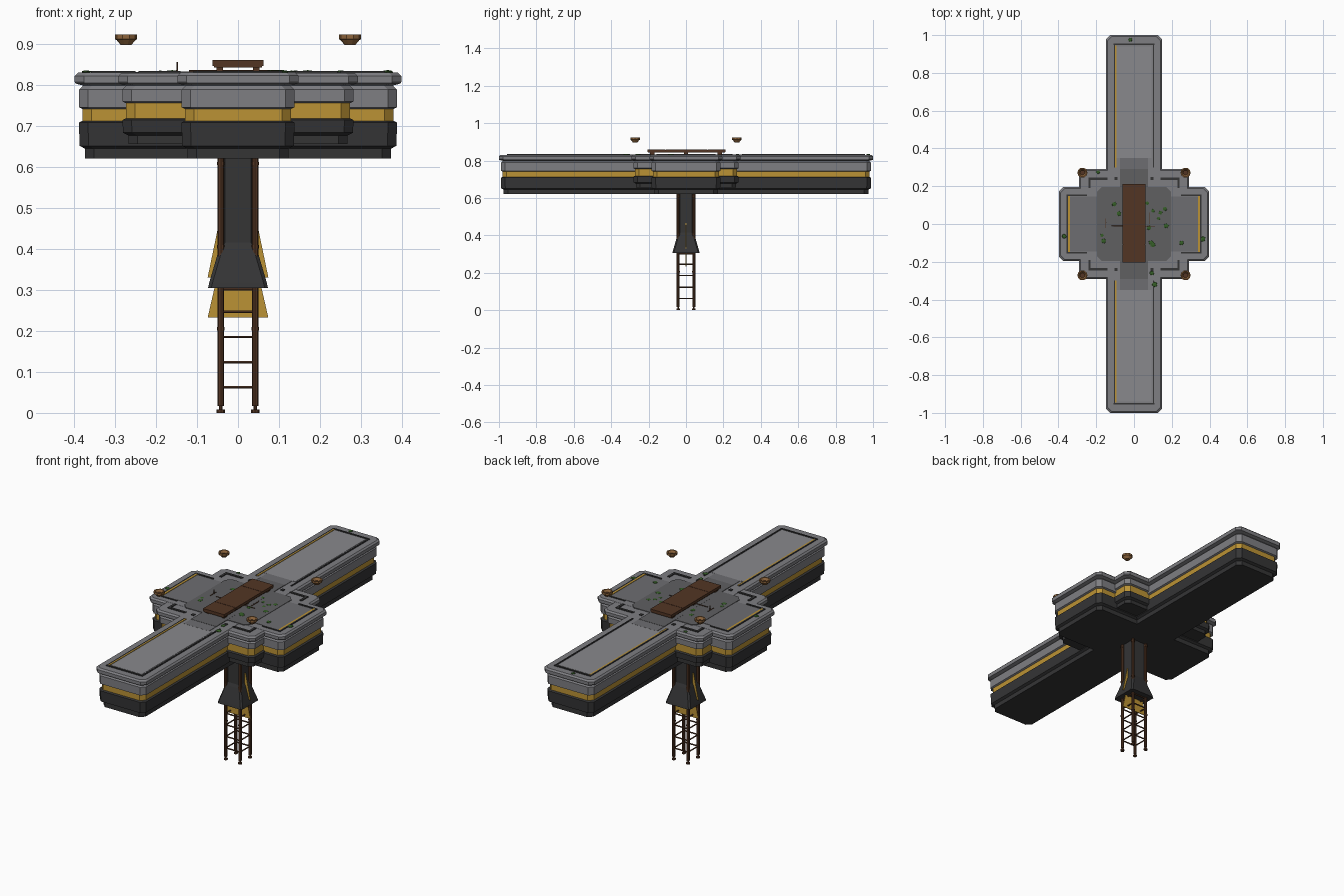
import bpy, bmesh, math, random
from mathutils import Vector

if "Cube" in bpy.data.objects:
    bpy.data.objects.remove(bpy.data.objects["Cube"])
random.seed(4)


def material(name, rgb):
    m = bpy.data.materials.new(name)
    m.use_nodes = True
    m.diffuse_color = (*rgb, 1)
    m.node_tree.nodes["Principled BSDF"].inputs["Base Color"].default_value = (*rgb, 1)
    return m


STONE = material("grey stone", (0.21, 0.21, 0.225))
PALE = material("pale panel", (0.25, 0.25, 0.265))
MID = material("mid grey floor", (0.155, 0.155, 0.165))
DIM = material("dim grey floor", (0.115, 0.115, 0.12))
DARK = material("charcoal", (0.035, 0.035, 0.036))
GOLD = material("gold", (0.50, 0.29, 0.035))
WOOD = material("dark wood", (0.085, 0.036, 0.017))
BRONZE = material("bronze", (0.27, 0.13, 0.045))
LEAF = material("leaf green", (0.035, 0.11, 0.02))


def finish(name, bm, *mats):
    bmesh.ops.recalc_face_normals(bm, faces=bm.faces)
    me = bpy.data.meshes.new(name)
    bm.to_mesh(me)
    bm.free()
    for m in mats:
        me.materials.append(m)
    ob = bpy.data.objects.new(name, me)
    bpy.context.collection.objects.link(ob)
    return ob


def add_box(bm, x0, x1, y0, y1, z0, z1):
    vs = bmesh.ops.create_cube(bm, size=1)["verts"]
    for v in vs:
        v.co = ((x0 + x1) / 2 + v.co.x * (x1 - x0), (y0 + y1) / 2 + v.co.y * (y1 - y0),
                (z0 + z1) / 2 + v.co.z * (z1 - z0))


def boxes(name, mat, *dims):
    bm = bmesh.new()
    for d in dims:
        add_box(bm, *d)
    return finish(name, bm, mat)


def add_rod(bm, a, b, r0, r1=None, sides=8):
    a, b = Vector(a), Vector(b)
    vs = bmesh.ops.create_cone(bm, cap_ends=True, segments=sides, radius1=r0,
                               radius2=r0 if r1 is None else r1, depth=(b - a).length)["verts"]
    turn = Vector((0, 0, 1)).rotation_difference(b - a)
    for v in vs:
        v.co = turn @ v.co + (a + b) / 2


def chamfered(hx, hy, c):
    return [(hx, -hy + c), (hx, hy - c), (hx - c, hy), (-hx + c, hy),
            (-hx, hy - c), (-hx, -hy + c), (-hx + c, -hy), (hx - c, -hy)]


def stack(name, hx, hy, c, profile, mats, rule):
    """Loft chamfered rectangles through (inset, height) steps."""
    bm = bmesh.new()
    rings = [[bm.verts.new((x, y, z)) for x, y in chamfered(hx - i, hy - i, c)] for i, z in profile]
    for lo, hi in zip(rings, rings[1:]):
        for k in range(8):
            n = (k + 1) % 8
            bm.faces.new((lo[k], lo[n], hi[n], hi[k]))
    bm.faces.new(rings[0])
    bm.faces.new(rings[-1])
    for f in bm.faces:
        f.material_index = rule(f.calc_center_median().z)
    return finish(name, bm, *mats)


# Platform arms and corner block: dark base, gold band, stone wall, overhanging rim
def platform(name, hx, hy, base, foot, band0, band1, top):
    profile = [(.025, base), (.025, foot), (.012, foot + .007), (.010, band0 - .004),
               (.019, band0), (.019, band1), (.010, band1 + .004), (.010, .788),
               (.020, .798), (.002, .803), (0, .807), (0, top - .008), (.008, top)]
    stack(name, hx, hy, .022, profile, (DARK, GOLD, STONE),
          lambda z: 0 if z < band0 - .001 else 1 if z < band1 + .001 else 2)


platform("long_arm", .148, 1.0, .62, .644, .712, .741, .830)
platform("wide_arm", .398, .195, .62, .644, .712, .741, .8295)
platform("corner_block", .292, .292, .656, .676, .718, .755, .829)

# Inlaid floor panels
stack("wide_floor", .345, .145, .01, [(0, .828), (0, .8312)], (MID,), lambda z: 0)
boxes("walkway_floor", MID, (-.074, .074, -.35, .35, .828, .8320))
stack("centre_floor", .196, .195, .025, [(0, .828), (0, .8328)], (DIM,), lambda z: 0)
boxes("centre_walkway", DIM, (-.074, .074, -.29, .29, .828, .8331))
boxes("arm_panels", PALE, *[(-.092, .092, min(s * .35, s * .94), max(s * .35, s * .94), .828, .8315)
                            for s in (-1, 1)])

# Raised frame lines on the arms and corners
dark_lines, gold_lines = [], []


def line(dest, x0, x1, y0, y1, top=.8335):
    dest.append((min(x0, x1), max(x0, x1), min(y0, y1), max(y0, y1), .827, top))


for s in (-1, 1):
    line(dark_lines, -.108, .108, s * .947, s * .956)
    for t in (-1, 1):
        line(dark_lines, t * .100, t * .107, s * .30, s * .95)
        line(dark_lines, s * .25, s * .358, t * .148, t * .157)
        line(dark_lines, s * .14, s * .24, t * .234, t * .246)
        line(dark_lines, s * .23, s * .242, t * .19, t * .246)
        line(dark_lines, s * .088, s * .104, t * .232, t * .248)
    line(gold_lines, -.100, -.093, s * .30, s * .945)
    line(dark_lines, s * .350, s * .358, -.15, .15)
    line(gold_lines, s * .340, s * .350, -.148, .148)
boxes("frame_lines", DARK, *dark_lines)
boxes("gold_inlays", GOLD, *gold_lines)

# Plank deck on low bearers
cuts = [-.206, -.108, .114, .212]
boxes("deck_planks", WOOD, *[(-.062, .062, a + .001, b - .001, .846, .860) for a, b in zip(cuts, cuts[1:])])
boxes("deck_core", WOOD, (-.058, .058, -.203, .209, .842, .856))
boxes("deck_bearers", WOOD, *[(s * .045 - .008, s * .045 + .008, y - .012, y + .012, .83, .845)
                              for s in (-1, 1) for y in (-.18, 0, .18)])

# Floating bowls above the four corners
bm = bmesh.new()
for sx in (-1, 1):
    for sy in (-1, 1):
        x, y = sx * .273, sy * .272
        rings = []
        for r, z in ((.013, .897), (.023, .909), (.027, .911), (.027, .922), (.021, .922), (.013, .910)):
            rings.append([bm.verts.new((x + r * math.cos(math.tau * k / 10),
                                        y + r * math.sin(math.tau * k / 10), z)) for k in range(10)])
        for lo, hi in zip(rings, rings[1:]):
            for k in range(10):
                bm.faces.new((lo[k], lo[(k + 1) % 10], hi[(k + 1) % 10], hi[k]))
        bm.faces.new(rings[0])
        bm.faces.new(rings[-1]).material_index = 1
finish("floating_bowls", bm, BRONZE, WOOD)

# Column and flared skirt below the platform
stack("support_column", .040, .040, .008, [(0, .38), (0, .63)], (DARK,), lambda z: 0)
stack("column_skirt", .073, .073, .008, [(0, .305), (.003, .318), (.027, .40), (.033, .415)],
      (DARK,), lambda z: 0)

# Flat gold fins through the column
bm = bmesh.new()
for bottom, top, hw_top in ((.232, .345, .048), (.33, .465, .046)):
    add_box(bm, -1, 1, -.002, .002, bottom, top)
    for v in bm.verts[-8:]:
        v.co.x *= .074 if v.co.z < (bottom + top) / 2 else hw_top
finish("gold_fins", bm, GOLD)

# Corner posts with collars and feet, tied by rungs
bm = bmesh.new()
P = .042
for sx in (-1, 1):
    for sy in (-1, 1):
        x, y = sx * P, sy * P
        add_rod(bm, (x, y, .017), (x, y, .625), .008)
        add_rod(bm, (x, y, 0), (x, y, .008), .010)
        add_rod(bm, (x, y, 0), (x, y, .02), .004)
        for z in (.205, .405, .608):
            add_rod(bm, (x, y, z - .004), (x, y, z + .004), .0095)
finish("tower_posts", bm, WOOD)
bm = bmesh.new()
for z in (.062, .123, .185, .246, .302):
    for s in (-1, 1):
        add_rod(bm, (-P, s * P, z), (P, s * P, z), .0035, sides=6)
        add_rod(bm, (s * P, -P, z), (s * P, P, z), .0035, sides=6)
finish("tower_rungs", bm, WOOD)

# Scattered sticks
bm = bmesh.new()
for a, b in (((-.148, .01, .83), (-.148, .01, .856)), ((-.15, -.02, .834), (-.15, .03, .834)),
             ((-.12, -.01, .834), (.11, -.015, .834)), ((.08, .0, .834), (.08, .06, .834))):
    add_rod(bm, a, b, .002, sides=5)
finish("twigs", bm, WOOD)

# Low leaf clumps
spots = [(-.02, .975), (-.19, .275), (-.105, .105), (-.08, .055), (-.37, -.065), (-.17, -.06),
         (-.16, -.09), (.10, .07), (.07, .11), (.165, .08), (.14, .06), (.17, -.01), (.08, -.02),
         (.09, -.10), (.10, -.11), (.13, .03), (.25, -.10), (.365, -.08), (.095, -.26), (.11, -.32)]
bm = bmesh.new()
for x, y in spots:
    r = random.uniform(.010, .016)
    vs = bmesh.ops.create_icosphere(bm, subdivisions=1, radius=r)["verts"]
    for v in vs:
        v.co = (x + v.co.x * random.uniform(.8, 1.2), y + v.co.y, .832 + v.co.z * .25)
finish("leaf_clumps", bm, LEAF)
